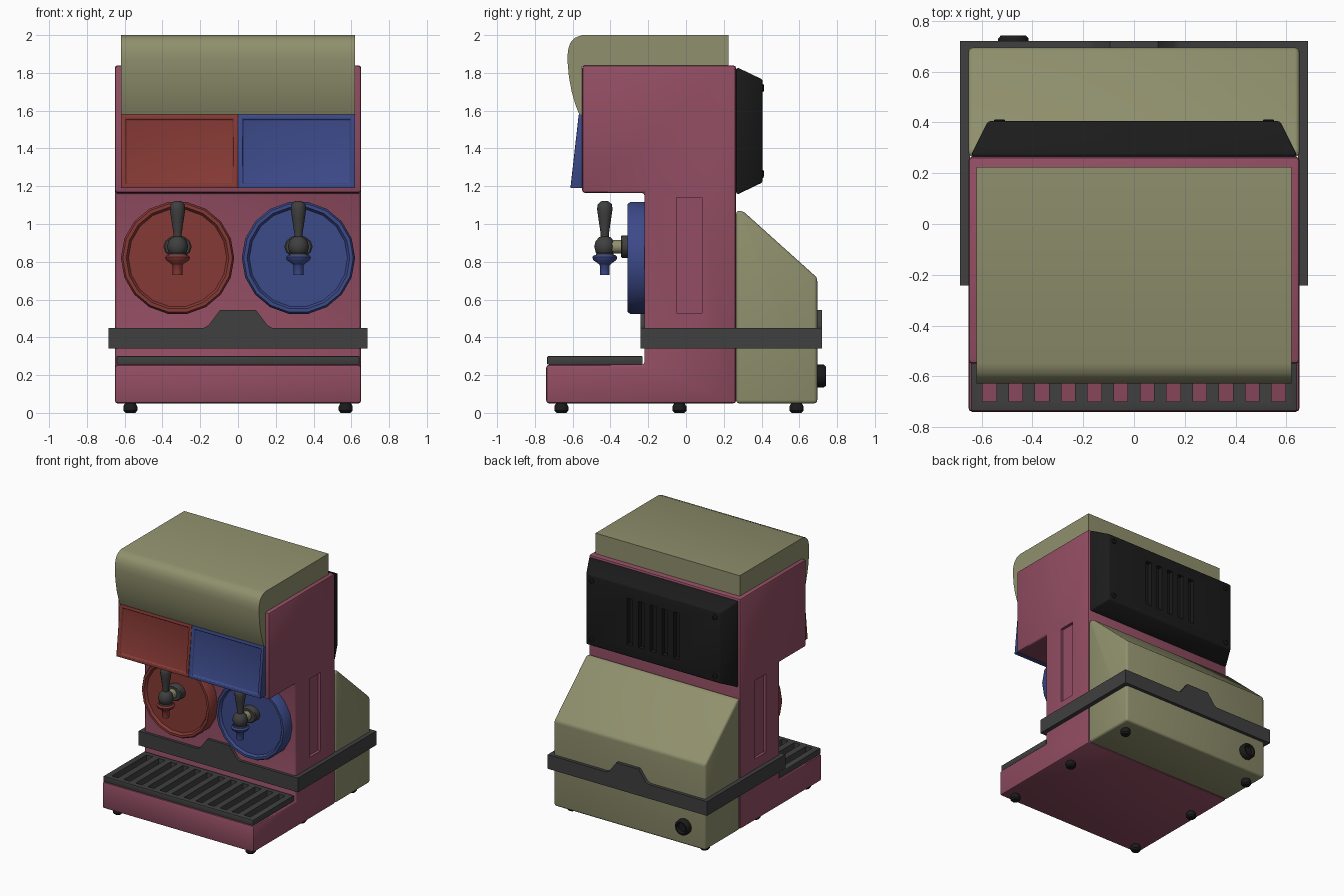
import bpy, bmesh
from math import radians, pi
from mathutils import Matrix, Vector

if "Cube" in bpy.data.objects:
    bpy.data.objects.remove(bpy.data.objects["Cube"])


def material(name, r, g, b):
    m = bpy.data.materials.new(name)
    m.diffuse_color = (r, g, b, 1)
    m.use_nodes = True
    m.node_tree.nodes["Principled BSDF"].inputs["Base Color"].default_value = m.diffuse_color
    return m


PINK = material("pink", 0.29, 0.075, 0.125)
OLIVE = material("olive", 0.28, 0.28, 0.155)
RED = material("red", 0.24, 0.042, 0.036)
BLUE = material("blue", 0.045, 0.068, 0.25)
GREY = material("dark_grey", 0.05, 0.05, 0.05)
BLACK = material("black", 0.011, 0.011, 0.011)


def finish(bm, name, mat, bevel=0, cutter=None, segments=2):
    """Turn a bmesh into an object, bevel it, cut it and shade it."""
    bmesh.ops.recalc_face_normals(bm, faces=bm.faces)
    me = bpy.data.meshes.new(name)
    bm.to_mesh(me)
    bm.free()
    ob = bpy.data.objects.new(name, me)
    bpy.context.collection.objects.link(ob)
    if mat:
        me.materials.append(mat)
    bpy.ops.object.select_all(action='DESELECT')
    ob.select_set(True)
    bpy.context.view_layer.objects.active = ob
    if bevel:
        mod = ob.modifiers.new("bevel", 'BEVEL')
        mod.width, mod.segments = bevel, segments
        mod.limit_method, mod.angle_limit = 'ANGLE', radians(30)
        bpy.ops.object.modifier_apply(modifier=mod.name)
    if cutter:
        mod = ob.modifiers.new("cut", 'BOOLEAN')
        mod.object, mod.operation, mod.solver = cutter, 'DIFFERENCE', 'EXACT'
        bpy.ops.object.modifier_apply(modifier=mod.name)
        bpy.data.objects.remove(cutter)
    bpy.ops.object.shade_smooth_by_angle(angle=radians(40))
    return ob


def add_prism(bm, pts, axis, a, b):
    """Extrude a (y,z) outline along x, or an (x,z) outline along y."""
    at = (lambda p, t: (t, p[0], p[1])) if axis == 'x' else (lambda p, t: (p[0], t, p[1]))
    lo = [bm.verts.new(at(p, a)) for p in pts]
    hi = [bm.verts.new(at(p, b)) for p in pts]
    bm.faces.new(lo)
    bm.faces.new(hi)
    n = len(pts)
    for i in range(n):
        j = (i + 1) % n
        bm.faces.new((lo[i], lo[j], hi[j], hi[i]))


def add_box(bm, x, y, z):
    add_prism(bm, [(y[0], z[0]), (y[1], z[0]), (y[1], z[1]), (y[0], z[1])], 'x', *x)


def prism(name, pts, axis, a, b, mat, **kw):
    bm = bmesh.new()
    add_prism(bm, pts, axis, a, b)
    return finish(bm, name, mat, **kw)


def boxes(name, items):
    """Several boxes in one helper mesh, used as a cutter."""
    bm = bmesh.new()
    for item in items:
        add_box(bm, *item)
    ob = finish(bm, name, None)
    ob.hide_render = True
    return ob


def lathe(name, profile, loc, mat, sides=16, axis='z', scale=(1, 1, 1)):
    """Spin an (r,h) profile about z, or about y."""
    bm = bmesh.new()
    vs = [bm.verts.new((r, 0, h)) for r, h in profile]
    es = [bm.edges.new(e) for e in zip(vs, vs[1:])]
    bmesh.ops.spin(bm, geom=vs + es, cent=(0, 0, 0), axis=(0, 0, 1),
                   angle=2 * pi, steps=sides)
    bmesh.ops.remove_doubles(bm, verts=bm.verts, dist=1e-5)
    if axis == 'y':
        bm.transform(Matrix.Rotation(-pi / 2, 4, 'X'))
    bm.transform(Matrix.Translation(loc) @ Matrix.Diagonal((*scale, 1)))
    return finish(bm, name, mat)


# Main body with a long recess in each side
recess = boxes("side_recess_cutter", [((s * 0.63, s * 0.7), (-0.05, 0.085), (0.53, 1.14))
                                      for s in (-1, 1)])
prism("body", [(-0.74, 0.05), (0.265, 0.05), (0.265, 1.84), (-0.55, 1.84), (-0.55, 1.165),
               (-0.22, 1.165), (-0.22, 0.255), (-0.74, 0.255)],
      'x', -0.652, 0.652, PINK, bevel=0.015, cutter=recess)

# Lid with rounded front
prism("lid", [(-0.55, 1.58), (-0.565, 1.58), (-0.585, 1.63), (-0.605, 1.70), (-0.62, 1.78),
              (-0.628, 1.87), (-0.625, 1.92), (-0.612, 1.96), (-0.59, 1.985), (-0.55, 2.0),
              (0.225, 2.0), (0.225, 1.835), (-0.55, 1.835)], 'x', -0.62, 0.62, OLIVE)

# Rear housing with sloping top
prism("rear_housing", [(0.265, 0.05), (0.695, 0.05), (0.695, 0.715), (0.30, 1.07), (0.265, 1.07)],
      'x', -0.652, 0.652, OLIVE, bevel=0.02, segments=3)

# Black back cover: tapered block with vent slots
slots = boxes("vent_cutter", [((0.1 * i - 0.024, 0.1 * i + 0.024), (0.37, 0.5), (1.31, 1.67))
                              for i in range(-2, 3)])
bm = bmesh.new()
for w, y, z0, z1 in ((0.638, 0.265, 1.16, 1.825), (0.638, 0.28, 1.16, 1.825),
                     (0.575, 0.405, 1.22, 1.765)):
    for x in (-w, w):
        for z in (z0, z1):
            bm.verts.new((x, y, z))
bmesh.ops.convex_hull(bm, input=bm.verts)
bmesh.ops.dissolve_limit(bm, angle_limit=0.02, verts=bm.verts, edges=bm.edges)
finish(bm, "back_cover", BLACK, bevel=0.008, cutter=slots)
for x in (-0.53, 0.53):
    for z in (1.265, 1.72):
        lathe("cover_screw", [(0, 0), (0.022, 0), (0.022, 0.012), (0.014, 0.014), (0.012, 0.008),
                              (0, 0.008)], (x, 0.398, z), BLACK, 10, 'y')

# Grey band all round, with a raised tab at front and back
tab = [(-0.685, 0.34), (0.685, 0.34), (0.685, 0.45), (0.18, 0.45), (0.155, 0.465), (0.095, 0.545),
       (-0.095, 0.545), (-0.155, 0.465), (-0.18, 0.45), (-0.685, 0.45)]
bm = bmesh.new()
add_prism(bm, tab, 'y', -0.242, -0.215)
add_prism(bm, tab, 'y', 0.69, 0.72)
for s in (-1, 1):
    add_box(bm, (s * 0.645, s * 0.685), (-0.215, 0.69), (0.34, 0.45))
finish(bm, "band", GREY)

# Slotted drip tray
gaps = boxes("tray_cutter", [((0.1035 * (i - 5.5) - 0.027, 0.1035 * (i - 5.5) + 0.027),
                              (-0.70, -0.27), (0.2, 0.4)) for i in range(12)])
bm = bmesh.new()
add_box(bm, (-0.643, 0.643), (-0.735, -0.23), (0.255, 0.30))
finish(bm, "drip_tray", GREY, bevel=0.004, cutter=gaps)

# Left and right dispensers
for side, s, colour in (("left", -1, RED), ("right", 1, BLUE)):
    x = s * 0.32

    # Sloping front panel with a sunken field
    bm = bmesh.new()
    add_prism(bm, [(-0.54, 1.19), (-0.612, 1.19), (-0.568, 1.58), (-0.54, 1.58)],
              'x', *sorted((0, s * 0.62)))
    bmesh.ops.recalc_face_normals(bm, faces=bm.faces)
    front = min(bm.faces, key=lambda f: f.calc_center_median().y)
    bmesh.ops.inset_individual(bm, faces=[front], thickness=0.033)
    bmesh.ops.inset_individual(bm, faces=[front], thickness=0.007, depth=-0.014)
    finish(bm, side + "_front_panel", colour, bevel=0.004)

    # Round backplate
    lathe(side + "_backplate", [(0, -0.215), (0.3, -0.215), (0.3, -0.295), (0.29, -0.31),
                                (0.272, -0.31), (0.26, -0.292), (0, -0.292)],
          (x, 0, 0.82), colour, 18, 'y')

    # Tap: flange, stem, ball, lever and nozzle
    lathe(side + "_tap_flange", [(0, -0.29), (0.06, -0.29), (0.06, -0.338), (0.054, -0.345),
                                 (0, -0.345)], (x, 0, 0.88), GREY, 12, 'y', (1.25, 1, 1))
    lathe(side + "_tap_stem", [(0, -0.34), (0.036, -0.34), (0.036, -0.40), (0, -0.40)],
          (x, 0, 0.88), OLIVE, 12, 'y')
    lathe(side + "_tap_ball", [(0, -0.06), (0.03, -0.05), (0.048, -0.03), (0.056, 0),
                               (0.048, 0.03), (0.03, 0.05), (0, 0.06)],
          (x, -0.43, 0.88), GREY, 12)
    lathe(side + "_lever", [(0, 0.92), (0.022, 0.92), (0.022, 0.95), (0.034, 1.03), (0.041, 1.08),
                            (0.037, 1.105), (0.02, 1.12), (0, 1.123)], (x, -0.43, 0), GREY, 12)
    lathe(side + "_tap_collar", [(0, 0.85), (0.045, 0.845), (0.05, 0.83), (0, 0.83)],
          (x, -0.43, 0), GREY, 12)
    lathe(side + "_nozzle", [(0, 0.835), (0.055, 0.835), (0.066, 0.825), (0.062, 0.81),
                             (0.032, 0.788), (0.026, 0.78), (0.026, 0.73), (0.018, 0.73),
                             (0.018, 0.76), (0, 0.76)], (x, -0.43, 0), colour, 12)

# Rear knob
lathe("rear_knob", [(0, 0), (0.06, 0), (0.06, 0.04), (0.05, 0.052), (0.04, 0.052), (0.034, 0.03),
                    (0, 0.03)], (-0.475, 0.69, 0.195), BLACK, 12, 'y')

# Six feet
for x in (-0.57, 0.57):
    for y in (-0.66, -0.035, 0.585):
        lathe("foot", [(0, 0), (0.026, 0), (0.037, 0.012), (0.037, 0.034), (0.026, 0.055),
                       (0, 0.055)], (x, y, 0), BLACK, 12)
